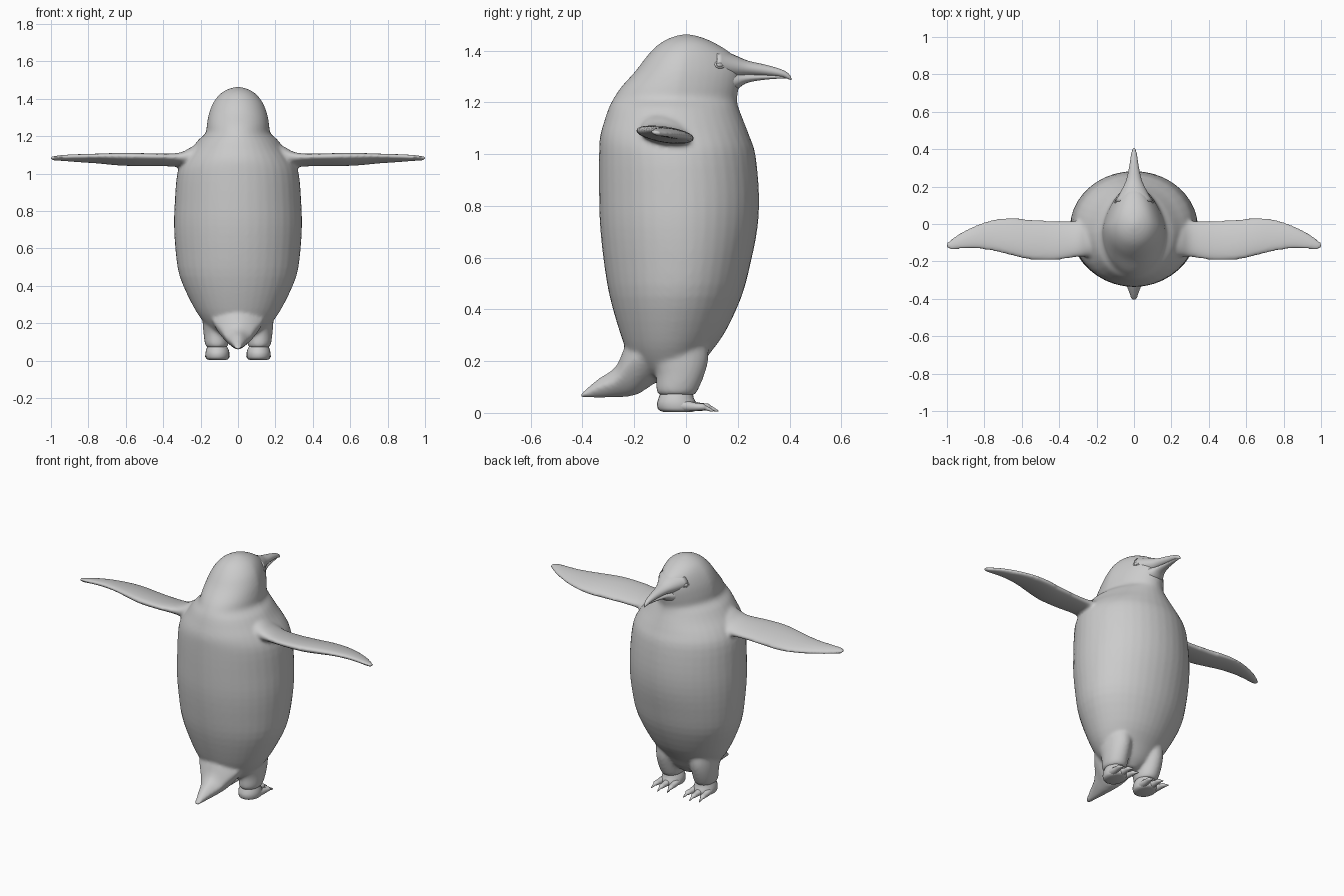
import bpy, bmesh, math
from mathutils import Vector

grey = bpy.data.materials.new("plain grey")
grey.diffuse_color = (0.6, 0.6, 0.6, 1)


def smooth_rows(rows, steps):
    """Catmull-Rom interpolation of number rows."""
    out = []
    for i in range(len(rows) - 1):
        a, b = rows[max(i - 1, 0)], rows[i]
        c, d = rows[i + 1], rows[min(i + 2, len(rows) - 1)]
        for s in range(steps):
            t = s / steps
            out.append([q + 0.5 * t * (r - p + t * (2 * p - 5 * q + 4 * r - w + t * (3 * (q - r) + w - p)))
                        for p, q, r, w in zip(a, b, c, d)])
    return out + [list(rows[-1])]


def loft(name, rows, place, seg=32, steps=3):
    """Skin of rings; place(row, cos, sin) gives one ring point."""
    bm = bmesh.new()
    rings = []
    for row in smooth_rows(rows, steps):
        rings.append([bm.verts.new(place(row, math.cos(k * math.tau / seg), math.sin(k * math.tau / seg)))
                      for k in range(seg)])
    for r0, r1 in zip(rings, rings[1:]):
        for k in range(seg):
            n = (k + 1) % seg
            bm.faces.new((r0[k], r0[n], r1[n], r1[k]))
    bm.faces.new(rings[0])
    bm.faces.new(rings[-1])
    bmesh.ops.recalc_face_normals(bm, faces=bm.faces)
    return finish(name, bm)


def finish(name, bm):
    me = bpy.data.meshes.new(name)
    bm.to_mesh(me)
    bm.free()
    me.materials.append(grey)
    for p in me.polygons:
        p.use_smooth = True
    ob = bpy.data.objects.new(name, me)
    bpy.context.collection.objects.link(ob)
    return ob


# Torso and head: z, back y, front y, half width, centre y, front taper
body_rows = [
    (0.11, -0.10, 0.00, 0.04, -0.05, 0), (0.15, -0.17, 0.04, 0.13, -0.06, 0),
    (0.22, -0.22, 0.085, 0.195, -0.06, 0), (0.31, -0.255, 0.15, 0.25, -0.05, 0),
    (0.45, -0.295, 0.215, 0.312, -0.03, 0), (0.58, -0.317, 0.25, 0.333, -0.02, 0),
    (0.72, -0.332, 0.277, 0.342, -0.02, 0), (0.85, -0.336, 0.282, 0.338, -0.02, 0),
    (1.0, -0.336, 0.268, 0.325, -0.03, 0), (1.07, -0.332, 0.245, 0.295, -0.04, 0),
    (1.13, -0.315, 0.222, 0.25, -0.05, 0.05), (1.18, -0.298, 0.203, 0.212, -0.05, 0.1),
    (1.215, -0.28, 0.197, 0.174, -0.04, 0.15), (1.26, -0.25, 0.205, 0.167, -0.03, 0.2),
    (1.32, -0.196, 0.21, 0.156, -0.02, 0.25), (1.38, -0.15, 0.185, 0.132, -0.01, 0.25),
    (1.425, -0.105, 0.12, 0.096, 0, 0.1), (1.45, -0.06, 0.065, 0.055, 0, 0),
    (1.463, -0.015, 0.015, 0.012, 0, 0)]


def body_point(r, c, s):
    reach = r[2] - r[4] if s > 0 else r[4] - r[1]
    return (r[3] * c * (1 - r[5] * max(s, 0)), r[4] + reach * s, r[0])


body = loft("body", body_rows, body_point, 40)
parts = [body]

# Keel-shaped tail: y, bottom z, top z, half width
tail_rows = [(-0.407, 0.058, 0.072, 0.016), (-0.37, 0.058, 0.107, 0.028), (-0.33, 0.058, 0.138, 0.042),
             (-0.27, 0.06, 0.18, 0.068), (-0.23, 0.062, 0.27, 0.1), (-0.18, 0.075, 0.34, 0.14),
             (-0.10, 0.13, 0.36, 0.16)]


def tail_point(r, c, s):
    mid = r[1] + (r[2] - r[1]) * 0.55
    half = r[2] - mid if s > 0 else mid - r[1]
    pinch = 1 - 0.3 * abs(s)
    return (r[3] * c * pinch, r[0], mid + half * s)


parts.append(loft("tail", tail_rows, tail_point, 24))

# Flippers: x, back y, front y, centre z, half thickness
flipper_rows = [
    (0.14, -0.20, 0.06, 1.07, 0.115), (0.24, -0.178, 0.03, 1.075, 0.07), (0.31, -0.178, 0.018, 1.072, 0.036),
    (0.42, -0.194, 0.017, 1.073, 0.028), (0.55, -0.192, 0.024, 1.075, 0.03), (0.65, -0.17, 0.034, 1.077, 0.028),
    (0.75, -0.146, 0.025, 1.08, 0.022), (0.85, -0.132, -0.008, 1.082, 0.019), (0.93, -0.135, -0.048, 1.083, 0.015),
    (0.98, -0.137, -0.083, 1.082, 0.012), (1.003, -0.125, -0.1, 1.081, 0.008)]
# Feathered legs: z, back y, front y, centre x, half width
leg_rows = [(0.068, -0.10, 0.03, 0.112, 0.05), (0.085, -0.115, 0.045, 0.114, 0.062),
            (0.15, -0.116, 0.072, 0.117, 0.068), (0.22, -0.14, 0.088, 0.115, 0.075),
            (0.32, -0.13, 0.08, 0.11, 0.08)]
for side, label in ((1, "right"), (-1, "left")):
    def flipper_point(r, c, s):
        half = (r[2] - r[1]) / 2
        return (side * r[0], (r[1] + r[2]) / 2 + half * c, r[3] + r[4] * s - 0.17 * half * c)

    def leg_point(r, c, s):
        return (side * (r[3] + r[4] * c), (r[1] + r[2]) / 2 + (r[2] - r[1]) / 2 * s, r[0])

    parts.append(loft(label + "_flipper", flipper_rows, flipper_point, 28))
    parts.append(loft(label + "_leg", leg_rows, leg_point, 24))

# Fuse the plumage into one continuous skin
with bpy.context.temp_override(active_object=body, object=body, selected_objects=parts,
                               selected_editable_objects=parts):
    bpy.ops.object.join()
remesh = body.modifiers.new("fuse", 'REMESH')
remesh.mode = 'VOXEL'
remesh.voxel_size = 0.009
remesh.use_smooth_shade = True
relax = body.modifiers.new("relax", 'SMOOTH')
relax.factor = 0.5
relax.iterations = 8


# Beak halves: y, bottom z, top z, half width
def beak_point(r, c, s):
    return (r[3] * c, r[0], (r[1] + r[2]) / 2 + (r[2] - r[1]) / 2 * s)


loft("upper_beak", [(0.12, 1.29, 1.41, 0.10), (0.19, 1.295, 1.382, 0.062), (0.24, 1.303, 1.361, 0.04),
                    (0.31, 1.303, 1.345, 0.025), (0.37, 1.298, 1.327, 0.016), (0.398, 1.289, 1.31, 0.008),
                    (0.407, 1.287, 1.294, 0.002)], beak_point, 20)
loft("lower_beak", [(0.12, 1.22, 1.34, 0.09), (0.19, 1.245, 1.32, 0.055), (0.23, 1.273, 1.312, 0.035),
                    (0.29, 1.286, 1.308, 0.02), (0.36, 1.292, 1.304, 0.01), (0.39, 1.293, 1.298, 0.003)],
     beak_point, 20)

# Feet with three clawed toes, and rimmed eyes
heel_rows = [(0.003, -0.085, 0.02, 0.11, 0.045), (0.012, -0.106, 0.04, 0.11, 0.06),
             (0.035, -0.112, 0.04, 0.11, 0.064), (0.058, -0.106, 0.03, 0.11, 0.06),
             (0.085, -0.095, 0.025, 0.112, 0.048)]
toe_rows = [(-0.03, 0.006, 0.055, 0.024), (0.025, 0.006, 0.046, 0.021), (0.06, 0.008, 0.038, 0.017),
            (0.085, 0.01, 0.036, 0.016), (0.096, 0.01, 0.028, 0.009), (0.11, 0.006, 0.02, 0.006),
            (0.125, 0.005, 0.009, 0.001)]
for side, label in ((1, "right"), (-1, "left")):
    loft(label + "_foot", heel_rows,
         lambda r, c, s: (side * (r[3] + r[4] * c), (r[1] + r[2]) / 2 + (r[2] - r[1]) / 2 * s, r[0]), 24)
    for n, spread in enumerate((-1, 0, 1)):
        def toe_point(r, c, s):
            x = 0.11 + spread * (0.04 + 0.12 * r[0]) + r[3] * c
            return (side * x, r[0] - 0.018 * abs(spread), (r[1] + r[2]) / 2 + (r[2] - r[1]) / 2 * s)
        loft(f"{label}_toe_{n + 1}", toe_rows, toe_point, 12, 2)

    out = Vector((side * 0.78, 0.55, 0.3))
    turn = out.to_track_quat('Z', 'Y')
    spot = Vector((side * 0.089, 0.13, 1.345))
    bm = bmesh.new()
    bmesh.ops.create_uvsphere(bm, u_segments=16, v_segments=8, radius=0.013)
    for v in bm.verts:
        v.co = spot + turn @ Vector((v.co.x * 1.2, v.co.y * 0.8, v.co.z * 0.6))
    finish(label + "_eye", bm)
    rim = [(a * math.tau / 24,) for a in range(25)]
    loft(label + "_eyelid", rim, lambda r, c, s: spot + turn @ Vector(
        ((0.019 + 0.004 * c) * math.cos(r[0]), (0.012 + 0.004 * c) * math.sin(r[0]), 0.005 * s)), 8, 1)
